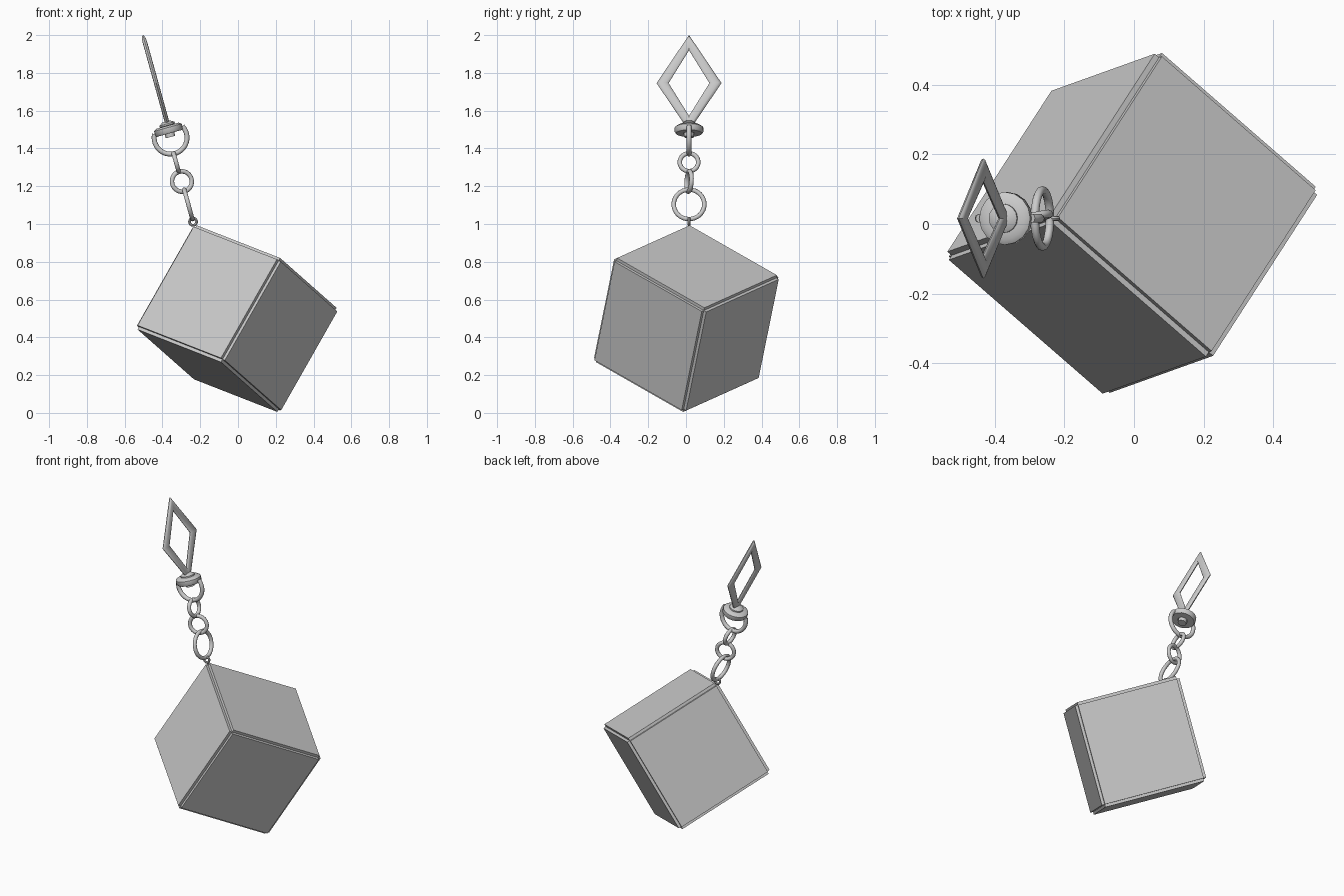
import bpy, bmesh, math
from mathutils import Vector, Matrix

if "Cube" in bpy.data.objects:
    bpy.data.objects.remove(bpy.data.objects["Cube"])

metal = bpy.data.materials.new("light_grey")
metal.diffuse_color = (0.6, 0.6, 0.6, 1)
metal.use_nodes = True
metal.node_tree.nodes["Principled BSDF"].inputs["Base Color"].default_value = metal.diffuse_color


def basis(x, y, centre):
    """Placement matrix from two in-plane axes and a centre."""
    x = Vector(x).normalized()
    y = Vector(y)
    y = (y - x * y.dot(x)).normalized()
    return Matrix.Translation(centre) @ Matrix((x, y, x.cross(y))).transposed().to_4x4()


def finish(name, bm, matrix, smooth=True):
    bmesh.ops.recalc_face_normals(bm, faces=bm.faces[:])
    mesh = bpy.data.meshes.new(name)
    bm.to_mesh(mesh)
    bm.free()
    mesh.materials.append(metal)
    if smooth:
        mesh.shade_smooth()
        mesh.set_sharp_from_angle(angle=math.radians(40))
    obj = bpy.data.objects.new(name, mesh)
    obj.matrix_world = matrix
    bpy.context.collection.objects.link(obj)
    return obj


def ring(name, matrix, radius, wire, depth, segs=32, sides=10, start=0.0, arc=math.tau):
    """Elliptical ring or arc; radius and wire are (x, y) pairs."""
    bm = bmesh.new()
    closed = arc > 6.28
    loops = []
    for i in range(segs if closed else segs + 1):
        a = start + arc * i / segs
        loop = []
        for j in range(sides):
            b = math.tau * j / sides
            loop.append(bm.verts.new((
                math.cos(a) * (radius[0] + wire[0] * math.cos(b)),
                math.sin(a) * (radius[1] + wire[1] * math.cos(b)),
                depth * math.sin(b))))
        loops.append(loop)
    for i in range(segs):
        l0, l1 = loops[i], loops[(i + 1) % len(loops)]
        for j in range(sides):
            k = (j + 1) % sides
            bm.faces.new((l0[j], l0[k], l1[k], l1[j]))
    if not closed:
        bm.faces.new(loops[0])
        bm.faces.new(loops[-1])
    return finish(name, bm, matrix)


def lathe(name, matrix, profile, segs, closed):
    """Revolve (radius, height) points about local z."""
    bm = bmesh.new()
    loops = [[bm.verts.new((r * math.cos(math.tau * i / segs),
                            r * math.sin(math.tau * i / segs), h))
              for i in range(segs)] for r, h in profile]
    for n in range(len(loops) if closed else len(loops) - 1):
        l0, l1 = loops[n], loops[(n + 1) % len(loops)]
        for i in range(segs):
            k = (i + 1) % segs
            bm.faces.new((l0[i], l0[k], l1[k], l1[i]))
    if not closed:
        bm.faces.new(loops[0])
        bm.faces.new(loops[-1])
    return finish(name, bm, matrix)


# Tilted cube with a small square step cut along every edge
half, step = 0.322, 0.017
bm = bmesh.new()
for axis in range(3):
    size = [2 * (half - step)] * 3
    size[axis] = 2 * half
    bmesh.ops.create_cube(bm, size=1, matrix=Matrix.Diagonal((*size, 1)))
finish("cube_body", bm, basis((0.46, -0.40, -0.18), (0.305, 0.475, -0.27),
                              (-0.005, 0.002, 0.499)), smooth=False)

# Axes of the leaning chain
tilt = math.radians(15.5)
up = Vector((-math.sin(tilt), 0, math.cos(tilt)))
across = Vector((math.cos(tilt), 0, math.sin(tilt)))
side = Vector((0, 1, 0))
Y0 = 0.016

# Small eyelet on the cube corner
ring("corner_eyelet", basis(across, up, (-0.238, Y0, 1.012)),
     (0.019, 0.019), (0.007, 0.007), 0.007, segs=20, sides=8)

# Chain links, alternately turned by a quarter turn
turned = (across + side * 0.25).normalized()
for name, x_axis, centre, r in (
        ("chain_link_lower", side, (-0.263, Y0, 1.104), 0.081),
        ("chain_link_middle", turned, (-0.297, Y0, 1.225), 0.054),
        ("chain_link_upper", side, (-0.328, Y0, 1.327), 0.049)):
    ring(name, basis(x_axis, up, centre), (r, r), (0.012, 0.012), 0.012)

# Open loop hanging below the swivel
ring("swivel_loop", basis(across, up, (-0.357, Y0, 1.457)),
     (0.087, 0.087), (0.013, 0.013), 0.013,
     start=math.radians(152), arc=math.radians(236))

# Swivel collar and the pin through it
collar = basis(across, side, (-0.368, Y0, 1.499))
lathe("swivel_collar", collar,
      [(0.03, -0.02), (0.07, -0.02), (0.076, -0.012), (0.076, 0.012),
       (0.062, 0.022), (0.03, 0.022)], 16, True)
lathe("swivel_pin", collar, [(0.026, -0.04), (0.026, 0.02), (0.042, 0.024),
                             (0.042, 0.032), (0.022, 0.045)], 16, False)

# Diamond-shaped hanging frame
ring("diamond_frame", basis(side, up, (-0.433, Y0, 1.746)),
     (0.140, 0.222), (0.032, 0.042), 0.012, segs=4, sides=12)
